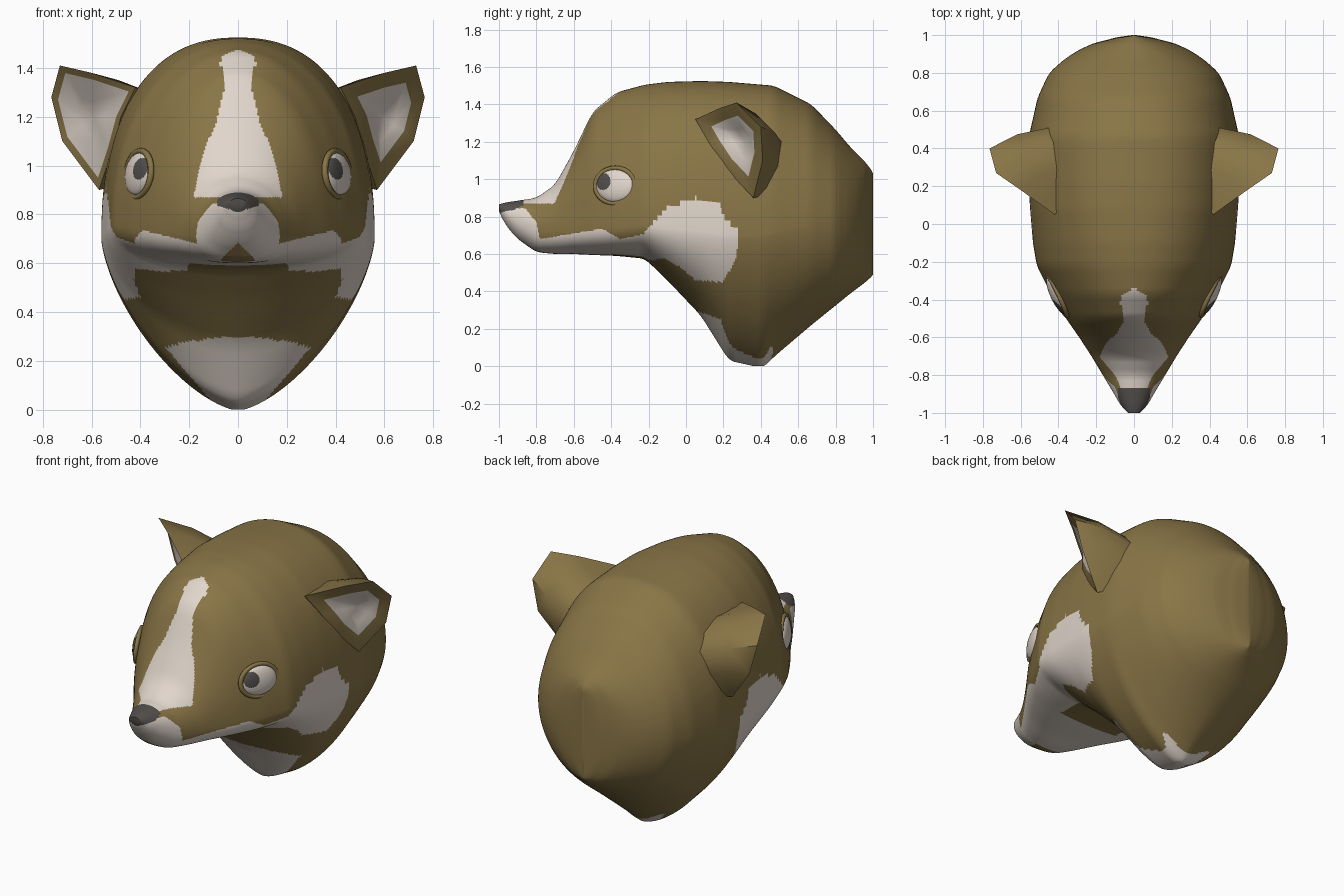
import bpy, bmesh, math
from mathutils import Vector
from mathutils.bvhtree import BVHTree

if "Cube" in bpy.data.objects:
    bpy.data.objects.remove(bpy.data.objects["Cube"])


def material(name, rgb):
    m = bpy.data.materials.new(name)
    m.diffuse_color = (*rgb, 1)
    m.use_nodes = True
    m.node_tree.nodes["Principled BSDF"].inputs["Base Color"].default_value = m.diffuse_color
    return m


BROWN, CREAM, DARK, TAN = range(4)
MATS = [material("brown fur", (0.25, 0.178, 0.062)),
        material("cream fur", (0.75, 0.67, 0.60)),
        material("dark grey", (0.085, 0.078, 0.072)),
        material("tan mouth", (0.36, 0.24, 0.09))]


def finish(bm, name, angle=60):
    bmesh.ops.recalc_face_normals(bm, faces=bm.faces)
    me = bpy.data.meshes.new(name)
    bm.to_mesh(me)
    bm.free()
    ob = bpy.data.objects.new(name, me)
    bpy.context.collection.objects.link(ob)
    for m in MATS:
        me.materials.append(m)
    bpy.ops.object.select_all(action='DESELECT')
    ob.select_set(True)
    bpy.context.view_layer.objects.active = ob
    bpy.ops.object.shade_smooth_by_angle(angle=math.radians(angle))
    return ob


def lerp_table(table, t):
    if t <= table[0][0]:
        return table[0][1:]
    for a, b in zip(table, table[1:]):
        if t <= b[0]:
            f = (t - a[0]) / (b[0] - a[0])
            return [p + (q - p) * f for p, q in zip(a[1:], b[1:])]
    return table[-1][1:]


def inside(poly, u, v):
    hit = False
    for (a, b), (c, d) in zip(poly, poly[1:] + poly[:1]):
        if (b > v) != (d > v) and u < a + (v - b) * (c - a) / (d - b):
            hit = not hit
    return hit


# head stations: y, top z, bottom z, widest z, half width, upper and lower roundness
HEAD = [(-1.0, .865, .83, .85, .03, 2, 2), (-.97, .875, .76, .82, .065, 2, 2),
        (-.9, .885, .68, .78, .105, 2.2, 2.2), (-.8, .90, .61, .74, .165, 2, 2.5),
        (-.7, .97, .60, .73, .225, 2, 2.5), (-.6, 1.15, .60, .73, .29, 2, 2.5),
        (-.5, 1.36, .595, .74, .36, 2, 2.5), (-.37, 1.465, .59, .75, .44, 2, 2.5),
        (-.22, 1.505, .575, .76, .515, 2.1, 2.2), (-.1, 1.52, .46, .74, .535, 2.2, 2),
        (.08, 1.525, .27, .72, .55, 2.35, 1.75), (.23, 1.52, .03, .7, .56, 2.35, 1.5),
        (.41, 1.505, -.01, .7, .56, 2.35, 1.5), (.47, 1.5, .05, .72, .555, 2.3, 1.55),
        (.67, 1.4, .22, .76, .51, 2.1, 1.8), (.8, 1.265, .325, .78, .45, 2, 2),
        (.88, 1.17, .39, .78, .36, 2, 2), (.94, 1.11, .435, .78, .26, 2, 2),
        (.98, 1.07, .465, .77, .15, 2, 2), (1.0, 1.03, .49, .77, .01, 2, 2)]

# fur markings: outlines in side view, and the blaze as half widths by height
CHEEK = [(-.22, .72), (-.1, .85), (.05, .9), (.18, .885), (.2, .8), (.28, .72),
         (.27, .58), (.2, .45), (.05, .46), (-.03, .53), (-.12, .58), (-.22, .55)]
MUZZLE = [(-1.1, .84), (-.86, .845), (-.8, .77), (-.78, .68), (-.6, .71), (-.45, .735),
          (-.35, .68), (-.21, .71), (-.19, .57), (-1.1, .5)]
CHEST = [(0, .32), (.1, .28), (.2, .25), (.28, .23), (.34, .25), (.38, .17),
         (.47, .1), (.43, -.1), (0, -.1)]
BLAZE = [(.88, .18), (1.0, .155), (1.1, .125), (1.16, .095), (1.3, .06),
         (1.38, .055), (1.42, .075), (1.455, .06), (1.475, 0)]


def fur(c):
    x, y, z = abs(c.x), c.y, c.z
    if y < -.87 and z > .81 + .3 * x and x < .085:
        return DARK
    if y < -.76 and z < .685 - x and x < .09:
        return TAN if z > .63 else BROWN
    if -.4 < y and x < .2 and .45 < z < .62:
        return BROWN
    if y < -.34 and z > .87 and x < lerp_table(BLAZE, z)[0]:
        return CREAM
    if inside(CHEST, y, z) and x < .08 + .85 * z:
        return CREAM
    if inside(MUZZLE, y, z) or (x > .28 and inside(CHEEK, y, z)):
        return CREAM
    return BROWN


def spow(v, p):
    return math.copysign(abs(v) ** p, v)


# head: lofted along y
bm = bmesh.new()
ROWS, N = 300, 200
rings = []
for i in range(ROWS + 1):
    y = -math.cos(math.pi * i / ROWS) * .35 + (2 * i / ROWS - 1) * .65
    reach = min(.025, 1.0 - abs(y))
    samples = [lerp_table(HEAD, y + d * reach) for d in (-1, -.5, 0, .5, 1)]
    zt, zb, zm, w, nu, nl = [sum(v) / 5 for v in zip(*samples)]
    ring = []
    for k in range(N):
        a = 2 * math.pi * k / N
        s, c = math.sin(a), math.cos(a)
        n, h = (nu, zt - zm) if s >= 0 else (nl, zm - zb)
        ring.append(bm.verts.new((w * spow(c, 2 / n), y, max(0, zm + h * spow(s, 2 / n)))))
    rings.append(ring)
for r, q in zip(rings, rings[1:]):
    for k in range(N):
        bm.faces.new((r[k], r[(k + 1) % N], q[(k + 1) % N], q[k]))
bm.faces.new(rings[0])
bm.faces.new(rings[-1])
for f in bm.faces:
    f.material_index = fur(f.calc_center_median())
tree = BVHTree.FromBMesh(bm)
finish(bm, "head")

# ears: base ring in the head, bulging back, rim, then a cupped cream inside
RIM = [(.42, .05, 1.32), (.60, .18, 1.38), (.73, .27, 1.41), (.765, .40, 1.28),
       (.72, .41, 1.10), (.57, .36, .90), (.52, .22, 1.05), (.48, .12, 1.20)]
BASE = [(.34, .12, 1.28), (.36, .30, 1.30), (.40, .44, 1.27), (.45, .51, 1.2),
        (.46, .50, 1.06), (.46, .43, .90), (.44, .27, 1.0), (.40, .17, 1.15)]
CUP, RIM_MID = Vector((.59, .32, 1.2)), Vector((.625, .26, 1.215))


def ear(side, name):
    bm = bmesh.new()
    bulge = [(Vector(a) + Vector(b)) / 2 + Vector((.01, .02, .01)) * (0 < i < 6)
             for i, (a, b) in enumerate(zip(RIM, BASE))]
    lip = .64 if side > 0 else .84
    loops = [BASE, bulge, RIM,
             [RIM_MID.lerp(Vector(p), lip) + Vector((-.005, .01, 0)) for p in RIM],
             [CUP.lerp(Vector(p), .35) for p in RIM]]
    rings = [[bm.verts.new((side * p[0], p[1], p[2])) for p in lp] for lp in loops]
    for j, (r, q) in enumerate(zip(rings, rings[1:])):
        for k in range(8):
            f = bm.faces.new((r[k], r[(k + 1) % 8], q[(k + 1) % 8], q[k]))
            f.material_index = CREAM if j == 3 else BROWN
    mid = bm.verts.new((side * CUP.x, CUP.y, CUP.z))
    for k in range(8):
        bm.faces.new((rings[-1][k], rings[-1][(k + 1) % 8], mid)).material_index = CREAM
    finish(bm, name, 50)


# eyes: flattened balls with a dark pupil, framed by a thin brown lid
T, NRM = Vector((.42, .9, 0)).normalized(), Vector((.9, -.42, .12)).normalized()
UP = Vector((-.1, 0, 1)).normalized()
EYE = tree.ray_cast(Vector((2, -.38, .965)), Vector((-1, 0, 0)))[0] - NRM * .006


def place(bm, side):
    for v in bm.verts:
        p = EYE + T * v.co.x + UP * v.co.y + NRM * v.co.z
        v.co = (side * p.x, p.y, p.z)


def eye(side, name):
    bm = bmesh.new()
    bmesh.ops.create_uvsphere(bm, u_segments=80, v_segments=60, radius=1)
    for v in bm.verts:
        v.co = (v.co.x * .112, v.co.y * .088, v.co.z * .034)
    for f in bm.faces:
        c = f.calc_center_median()
        f.material_index = DARK if math.hypot(c.x + .06, c.y - .02) < .046 else CREAM
    place(bm, side)
    finish(bm, name + "_eye")
    bm = bmesh.new()
    rings = []
    for i in range(28):
        a = 2 * math.pi * i / 28
        rings.append([])
        for k in range(8):
            b = 2 * math.pi * k / 8
            r = 1 + .13 * math.cos(b)
            rings[-1].append(bm.verts.new((.118 * r * math.cos(a), .096 * r * math.sin(a),
                                           .013 * math.sin(b))))
    for i in range(28):
        r, q = rings[i], rings[(i + 1) % 28]
        for k in range(8):
            bm.faces.new((r[k], r[(k + 1) % 8], q[(k + 1) % 8], q[k]))
    place(bm, side)
    finish(bm, name + "_eyelid")


for side, name in ((1, "right"), (-1, "left")):
    ear(side, name + "_ear")
    eye(side, name)
